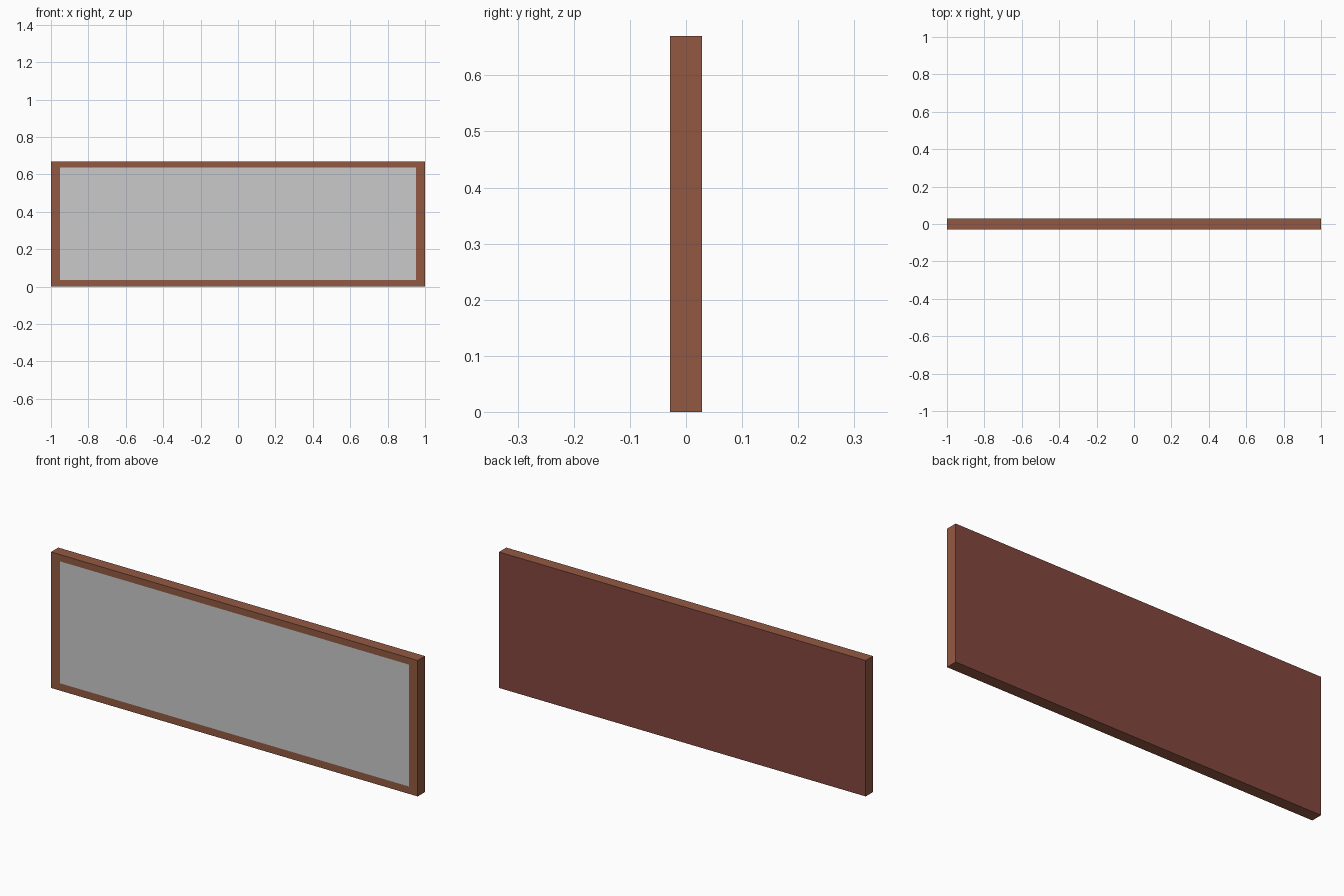
import bpy, bmesh
from mathutils import Matrix, Vector

if "Cube" in bpy.data.objects:
    bpy.data.objects.remove(bpy.data.objects["Cube"])

W, D, H = 2.0, 0.057, 0.67          # overall size
PANEL_X, PANEL_Z0, PANEL_Z1 = 0.952, 0.036, 0.637


def srgb(r, g, b):
    lin = lambda c: c / 12.92 if c <= 0.04045 else ((c + 0.055) / 1.055) ** 2.4
    return (lin(r / 255), lin(g / 255), lin(b / 255), 1.0)


def material(name, rgb):
    m = bpy.data.materials.new(name)
    m.diffuse_color = srgb(*rgb)
    m.use_nodes = True
    m.node_tree.nodes["Principled BSDF"].inputs["Base Color"].default_value = m.diffuse_color
    return m


mats = [material("brown_wood", (147, 89, 66)),
        material("grey_panel", (202, 202, 202)),
        material("dark_red_back", (133, 70, 62))]

# Board with a framed front face
bm = bmesh.new()
bmesh.ops.create_cube(bm, size=1.0, matrix=Matrix.Translation((0, 0, H / 2)) @
                      Matrix.Diagonal((W, D, H, 1)))
bm.normal_update()
front = next(f for f in bm.faces if f.normal.y < -0.9)
back = next(f for f in bm.faces if f.normal.y > 0.9)

# Flush grey panel cut into the front, leaving the brown frame round it
bmesh.ops.inset_region(bm, faces=[front], thickness=0.03)
for v in front.verts:
    v.co = Vector((PANEL_X if v.co.x > 0 else -PANEL_X, -D / 2,
                   PANEL_Z1 if v.co.z > H / 2 else PANEL_Z0))
front.material_index = 1
back.material_index = 2

me = bpy.data.meshes.new("framed_board")
bm.to_mesh(me)
bm.free()
for m in mats:
    me.materials.append(m)
bpy.context.collection.objects.link(bpy.data.objects.new("framed_board", me))
